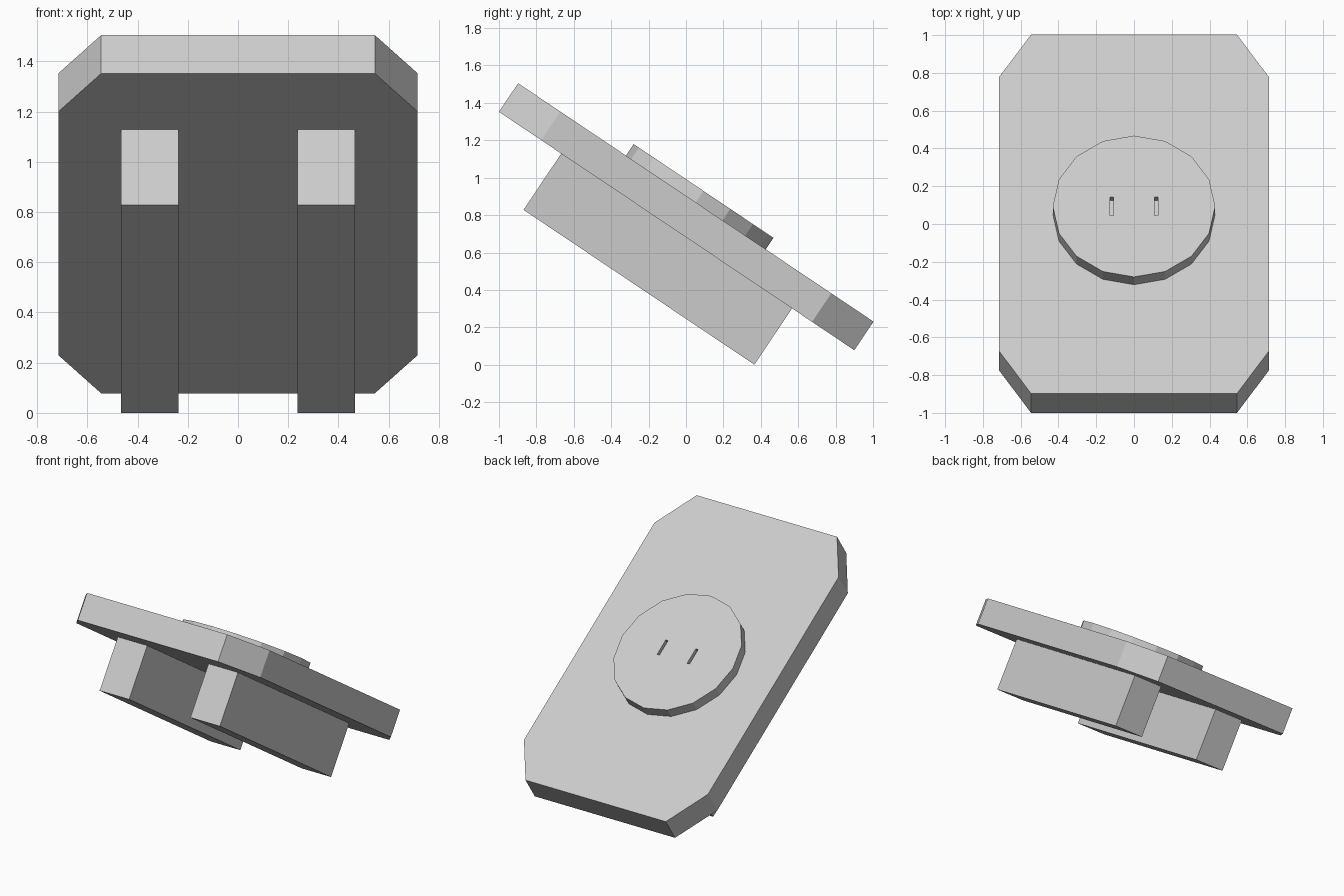
import bpy, math

if "Cube" in bpy.data.objects:
    bpy.data.objects.remove(bpy.data.objects["Cube"])

TILT = math.radians(-33.85)
ORIGIN = (0, -0.05, 0.715)   # centre of the plate's underside


def prism(name, outline, z0, z1):
    """Extrude a counter-clockwise XY outline from z0 to z1, in the tilted frame."""
    n = len(outline)
    verts = [(x, y, z) for z in (z0, z1) for x, y in outline]
    faces = [tuple(reversed(range(n))), tuple(range(n, 2 * n))]
    faces += [(i, (i + 1) % n, (i + 1) % n + n, i + n) for i in range(n)]
    mesh = bpy.data.meshes.new(name)
    mesh.from_pydata(verts, [], faces)
    obj = bpy.data.objects.new(name, mesh)
    bpy.context.collection.objects.link(obj)
    obj.location = ORIGIN
    obj.rotation_euler = (TILT, 0, 0)
    return obj


def rect(cx, hw, hl):
    return [(cx - hw, -hl), (cx + hw, -hl), (cx + hw, hl), (cx - hw, hl)]


# Plate with clipped corners
W, L, CX, CY = 0.715, 1.144, 0.17, 0.272
prism("plate", [(W - CX, -L), (W, CY - L), (W, L - CY), (W - CX, L),
                (CX - W, L), (-W, L - CY), (-W, CY - L), (CX - W, -L)], 0, 0.184)

# Raised 16-sided disc
ring = [(0.43 * math.cos(i * math.pi / 8), 0.45 * math.sin(i * math.pi / 8))
        for i in range(16)]
disc = prism("disc", ring, 0.184, 0.258)

for side, label in ((-1, "left"), (1, "right")):
    # Runner under the plate
    prism(f"{label}_runner", rect(side * 0.3525, 0.1145, 0.743), -0.362, 0)

    # Narrow slot cut in the disc
    cutter = prism(f"{label}_slot_cutter", rect(side * 0.117, 0.009, 0.058), 0.225, 0.30)
    cutter.hide_render = True
    cutter.hide_set(True)
    cut = disc.modifiers.new(f"{label}_slot", 'BOOLEAN')
    cut.operation = 'DIFFERENCE'
    cut.solver = 'EXACT'
    cut.object = cutter
